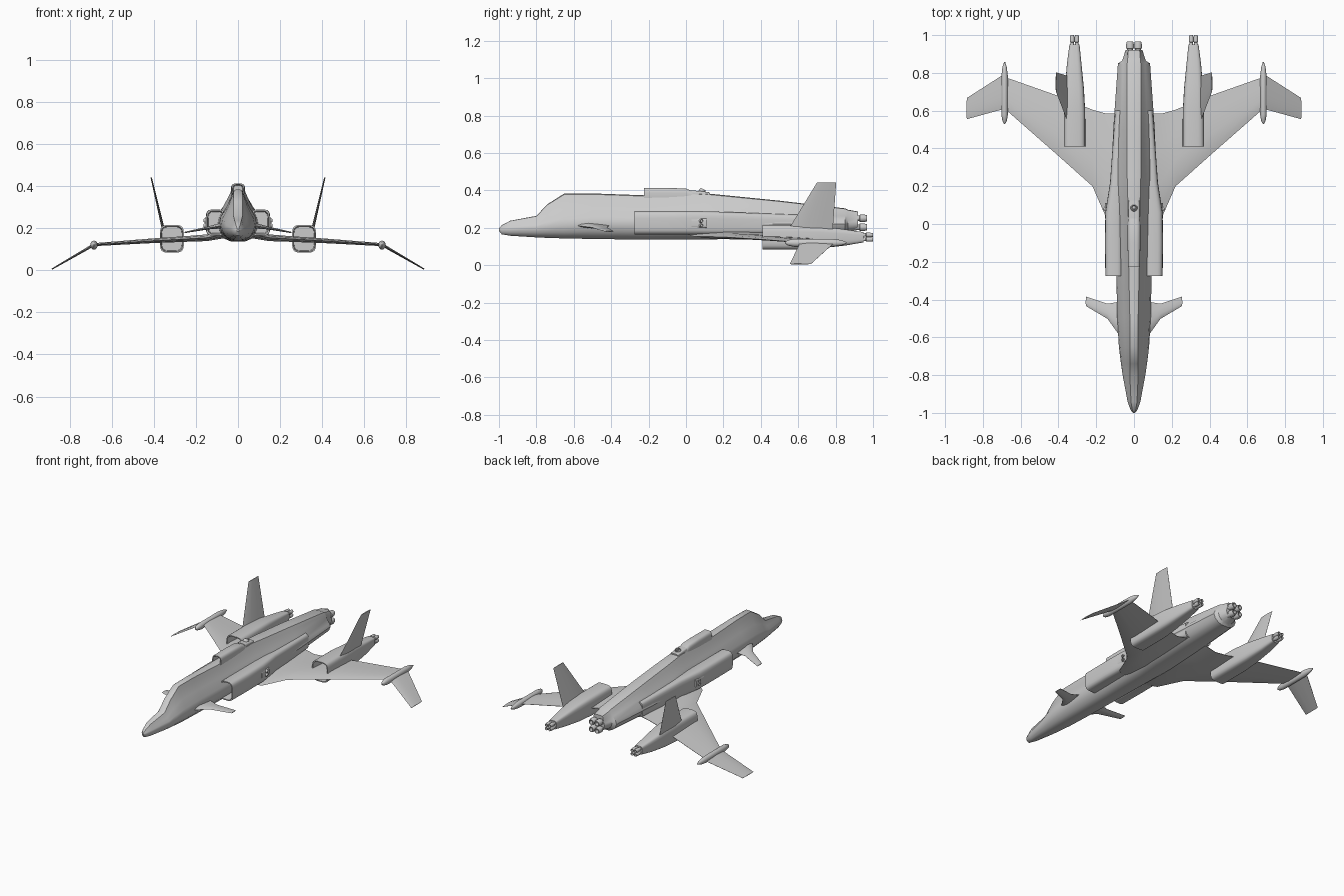
import bpy, bmesh, math
from mathutils import Vector

cube = bpy.data.objects.get("Cube")
if cube:
    bpy.data.objects.remove(cube, do_unlink=True)


def loft(name, rings, mirror=False, angle=35):
    """Skin a list of equal-length point rings and cap both ends."""
    bm = bmesh.new()
    rows = [[bm.verts.new(p) for p in ring] for ring in rings]
    n = len(rows[0])
    for a, b in zip(rows, rows[1:]):
        for i in range(n):
            j = (i + 1) % n
            bm.faces.new((a[i], a[j], b[j], b[i]))
    bm.faces.new(rows[0])
    bm.faces.new(rows[-1])
    bmesh.ops.recalc_face_normals(bm, faces=bm.faces)
    mesh = bpy.data.meshes.new(name)
    bm.to_mesh(mesh)
    bm.free()
    obj = bpy.data.objects.new(name, mesh)
    bpy.context.collection.objects.link(obj)
    if mirror:
        obj.modifiers.new("Mirror", 'MIRROR')
    bpy.ops.object.select_all(action='DESELECT')
    obj.select_set(True)
    bpy.context.view_layer.objects.active = obj
    bpy.ops.object.shade_smooth_by_angle(angle=math.radians(angle))
    return obj


def oval(y, x, z, rx, rz, power=1.0, n=20):
    """Ring facing y; power below 1 squares the corners."""
    pts = []
    for i in range(n):
        a = math.tau * (i + 0.5) / n
        c, s = math.cos(a), math.sin(a)
        pts.append((x + rx * math.copysign(abs(c) ** power, c), y,
                    z + rz * math.copysign(abs(s) ** power, s)))
    return pts


def duct(name, stations, depth, lip, power, mirror=False):
    """Squared body with a hollow front; stations are y, x0, x1, z0, z1."""
    def ring(y, x0, x1, z0, z1, inset=0):
        return oval(y, (x0 + x1) / 2, (z0 + z1) / 2, (x1 - x0) / 2 - inset,
                    (z1 - z0) / 2 - inset, power)
    y, *box = stations[0]
    rings = [ring(y + depth, *box, lip * 1.6), ring(y, *box, lip)]
    return loft(name, rings + [ring(*s) for s in stations], mirror)


def foil(name, sections, up):
    """Wing-like blade; sections are x, z, leading y, trailing y, thickness."""
    up = Vector(up).normalized()
    shape = ((0, 0), (.12, .6), (.35, 1), (.7, .6), (1, .08),
             (1, -.08), (.7, -.6), (.35, -1), (.12, -.6))
    rings = [[Vector((x, y0 + (y1 - y0) * u, z)) + up * (v * t / 2)
              for u, v in shape] for x, z, y0, y1, t in sections]
    return loft(name, rings, True)


def nozzle(name, start, direction, length, radius, mirror=False):
    """Flared hollow nozzle pointing along a direction."""
    turn = Vector((0, 1, 0)).rotation_difference(Vector(direction))
    profile = ((0, .75), (.35, .75), (.4, 1), (.75, 1), (1, .8), (1, .6), (.5, .5))
    rings = [[Vector(start) + turn @ Vector(p)
              for p in oval(length * u, 0, 0, radius * r, radius * r, n=12)]
             for u, r in profile]
    return loft(name, rings, mirror)


def body_ring(y, w, zm, zb, zt, tw):
    """Rounded belly below, sloped shoulders and narrow spine above."""
    h, d = zt - zm, zm - zb
    half = [(.3 * w, zb + .02 * d), (.6 * w, zb + .17 * d), (.87 * w, zb + .5 * d),
            (w, zm), (.92 * w, zm + .22 * h), (.45 * w + .55 * tw, zm + .52 * h),
            (.1 * w + tw, zm + .82 * h), (tw, zm + .97 * h), (tw * .5, zt)]
    return [(x, y, z) for x, z in half] + [(-x, y, z) for x, z in reversed(half)]


# Fuselage with nose, canopy rise and stepped tail
loft("fuselage", [body_ring(*s) for s in (
    (-1, .006, .19, .184, .196, .003),
    (-.985, .018, .192, .165, .214, .009),
    (-.94, .034, .195, .157, .238, .016),
    (-.8, .06, .2, .148, .264, .022),
    (-.74, .069, .205, .145, .327, .022),
    (-.65, .08, .21, .142, .384, .02),
    (-.5, .089, .22, .139, .384, .022),
    (-.22, .094, .22, .135, .374, .028),
    (.1, .105, .22, .135, .385, .032),
    (.25, .12, .22, .14, .37, .036),
    (.5, .11, .22, .15, .345, .038),
    (.85, .085, .22, .163, .304, .036),
    (.865, .062, .225, .178, .297, .034),
    (.92, .045, .225, .188, .287, .03))])

# Intakes on the back and flanks
duct("dorsal_intake", (
    (-.225, -.032, .032, .33, .414), (-.1, -.034, .034, .33, .414),
    (0, -.034, .034, .33, .41), (.04, -.032, .032, .32, .394),
    (.2, -.03, .03, .3, .37)), .07, .006, .55)
duct("side_intakes", (
    (-.275, .06, .152, .165, .29), (-.1, .06, .154, .165, .29),
    (.06, .06, .152, .165, .29), (.22, .05, .127, .165, .285),
    (.6, .03, .1, .17, .27)), .12, .007, .5, True)

# Swept main wings and drooped outer panels
foil("main_wings", (
    (.07, .172, -.02, .585, .04), (.15, .155, .04, .585, .032),
    (.22, .151, .2, .605, .028), (.42, .14, .378, .685, .022),
    (.69, .122, .615, .78, .014)), (0, 0, 1))
foil("outer_wings", (
    (.685, .122, .61, .795, .014), (.885, .006, .555, .667, .006)), (.5, 0, .87))
foil("canards", (
    (.06, .216, -.61, -.4, .03), (.095, .21, -.565, -.415, .024),
    (.14, .202, -.502, -.422, .014), (.255, .18, -.434, -.384, .006)), (.2, 0, 1))
foil("tail_fins", (
    (.355, .195, .55, .785, .014), (.413, .442, .7, .803, .006)), (1, 0, -.23))

# Wingtip bodies
loft("wingtip_pods", [oval(y, .685, .12, r, r * 1.2, n=14) for y, r in (
    (.53, .003), (.545, .012), (.58, .018), (.78, .018), (.83, .012), (.858, .003))],
    True)

# Wing engines
duct("engine_pods", (
    (.41, .257, .372, .084, .216), (.6, .258, .371, .084, .216),
    (.72, .265, .366, .09, .21), (.85, .278, .355, .105, .192),
    (.95, .288, .342, .122, .177)), .1, .006, .45, True)

# Exhaust clusters
for i, side in enumerate((-1, 1)):
    for j, level in enumerate((-1, 1)):
        tag = f"{i}{j}"
        nozzle("pod_exhaust_" + tag, (.315 + .012 * side, .94, .15 + .012 * level),
               (0, 1, 0), .06, .0125, True)
        nozzle("main_exhaust_" + tag, (.021 * side, .905, .227 + .024 * level),
               (0, 1, 0), .062, .021)

# Manoeuvring thrusters in framed recesses
duct("dorsal_thruster_frame", (
    (.03, -.03, .03, .35, .4), (.075, -.03, .03, .35, .397),
    (.125, -.028, .028, .35, .39)), .03, .006, .4)
nozzle("dorsal_thruster", (0, .075, .375), (0, .5, 1), .036, .018)
duct("side_thruster_frames", (
    (.03, .115, .154, .2, .25), (.11, .115, .153, .2, .25)), .03, .006, .4, True)
for k, level in enumerate((.213, .237)):
    nozzle(f"side_thruster_{k}", (.13, .07, level), (1, .5, 0), .034, .011, True)
